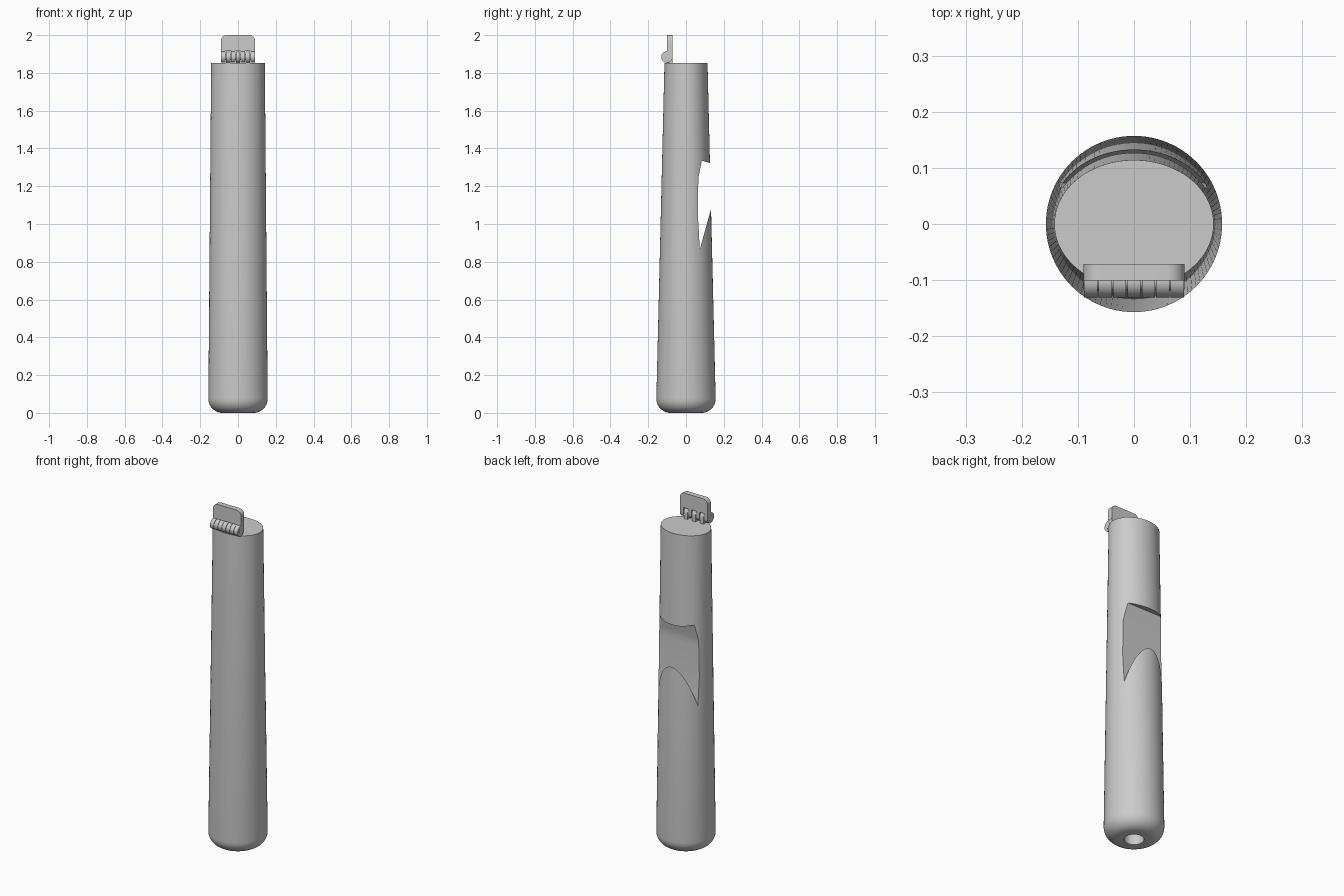
import bpy, bmesh, math
from mathutils import Vector

cube = bpy.data.objects.get("Cube")
if cube:
    bpy.data.objects.remove(cube, do_unlink=True)

grey = bpy.data.materials.new("plain grey")
grey.use_nodes = True
colour = (0.6, 0.6, 0.6, 1)
grey.diffuse_color = colour
grey.node_tree.nodes["Principled BSDF"].inputs["Base Color"].default_value = colour


def finish(name, bm):
    bmesh.ops.recalc_face_normals(bm, faces=bm.faces[:])
    mesh = bpy.data.meshes.new(name)
    bm.to_mesh(mesh)
    bm.free()
    mesh.materials.append(grey)
    ob = bpy.data.objects.new(name, mesh)
    bpy.context.collection.objects.link(ob)
    return ob


def smooth(ob, degrees):
    bpy.ops.object.select_all(action="DESELECT")
    ob.select_set(True)
    bpy.context.view_layer.objects.active = ob
    bpy.ops.object.shade_smooth_by_angle(angle=math.radians(degrees))


def loft(name, rings, sides=96):
    """Skin stacked ellipses given as (x radius, y radius, height)."""
    bm = bmesh.new()
    loops = []
    for rx, ry, z in rings:
        angles = [2 * math.pi * i / sides for i in range(sides)]
        loops.append([bm.verts.new((rx * math.cos(a), ry * math.sin(a), z)) for a in angles])
    for low, high in zip(loops, loops[1:]):
        for i in range(sides):
            j = (i + 1) % sides
            bm.faces.new((low[i], low[j], high[j], high[i]))
    bm.faces.new(loops[0])
    bm.faces.new(loops[-1])
    return finish(name, bm)


def prism(name, points, x0, x1):
    """Extrude a (y, z) profile along x."""
    bm = bmesh.new()
    face = bm.faces.new([bm.verts.new((x0, y, z)) for y, z in points])
    new = bmesh.ops.extrude_face_region(bm, geom=[face])["geom"]
    bmesh.ops.translate(bm, vec=(x1 - x0, 0, 0),
                        verts=[v for v in new if isinstance(v, bmesh.types.BMVert)])
    return finish(name, bm)


def cut(ob, cutter):
    mod = ob.modifiers.new("cut", "BOOLEAN")
    mod.object = cutter
    mod.operation = "DIFFERENCE"
    mod.solver = "EXACT"
    bpy.context.view_layer.update()
    mesh = bpy.data.meshes.new_from_object(
        ob.evaluated_get(bpy.context.evaluated_depsgraph_get()))
    ob.modifiers.clear()
    ob.data = mesh
    bpy.data.objects.remove(cutter, do_unlink=True)


# Tapered body: round base with a soft lower edge, oval top
fillet = 0.075
rings = []
for k in range(11):
    a = math.pi / 2 * k / 10
    r = 0.157 - fillet * (1 - math.sin(a))
    rings.append((r, r, fillet * (1 - math.cos(a))))
rings.append((0.142, 0.114, 1.852))
body = loft("handle_body", rings)

# Hooked notch across the back and bore in the base
notch = [(0.3, 1.28), (0.12, 1.325), (0.083, 1.335), (0.065, 1.24),
         (0.064, 1.03), (0.073, 0.865), (0.13, 1.07), (0.185, 1.27)]
cut(body, prism("notch_cutter", notch, -0.3, 0.3))
cut(body, loft("bore_cutter", [(0.052, 0.052, -0.1), (0.052, 0.052, 0.2)], 48))
smooth(body, 14)

# Hinge barrel with interlocking knuckles
half, count, radius = 0.09, 7, 0.03
pin_y, pin_z, back_y = -0.101, 1.884, -0.071
step = 2 * half / count
for i in range(count):
    x0 = -half + i * step + 0.001
    x1 = x0 + step - 0.002
    edge = 1.925 if i % 2 == 0 else 1.85
    first = math.pi / 2 if i % 2 == 0 else 0
    arc = [first + math.pi * 1.5 * k / 24 for k in range(25)]
    points = [(pin_y + radius * math.cos(a), pin_z + radius * math.sin(a)) for a in arc]
    # The straight quarter joins each knuckle to its leaf
    points += [(back_y, edge), (pin_y, edge)] if i % 2 == 0 else [(pin_y, edge), (back_y, edge)]
    smooth(prism("hinge_knuckle_%d" % (i + 1), points, x0, x1), 20)

pin = loft("hinge_pin", [(0.016, 0.016, -half), (0.016, 0.016, half)], 24)
pin.rotation_euler.y = math.pi / 2
pin.location = (0, pin_y, pin_z)
smooth(pin, 30)

# Upright hinge leaf with rounded upper corners
bm = bmesh.new()
corner = 0.03
outline = [(-half, 1.915), (half, 1.915)]
for side in (0, 1):
    for k in range(9):
        a = math.pi / 2 * (side + k / 8)
        cx = (half - corner) * (1 - 2 * side)
        outline.append((cx + corner * math.cos(a), 2 - corner + corner * math.sin(a)))
face = bm.faces.new([bm.verts.new((x, pin_y, z)) for x, z in outline])
new = bmesh.ops.extrude_face_region(bm, geom=[face])["geom"]
bmesh.ops.translate(bm, vec=Vector((0, back_y - pin_y, 0)),
                    verts=[v for v in new if isinstance(v, bmesh.types.BMVert)])
smooth(finish("hinge_leaf", bm), 30)
